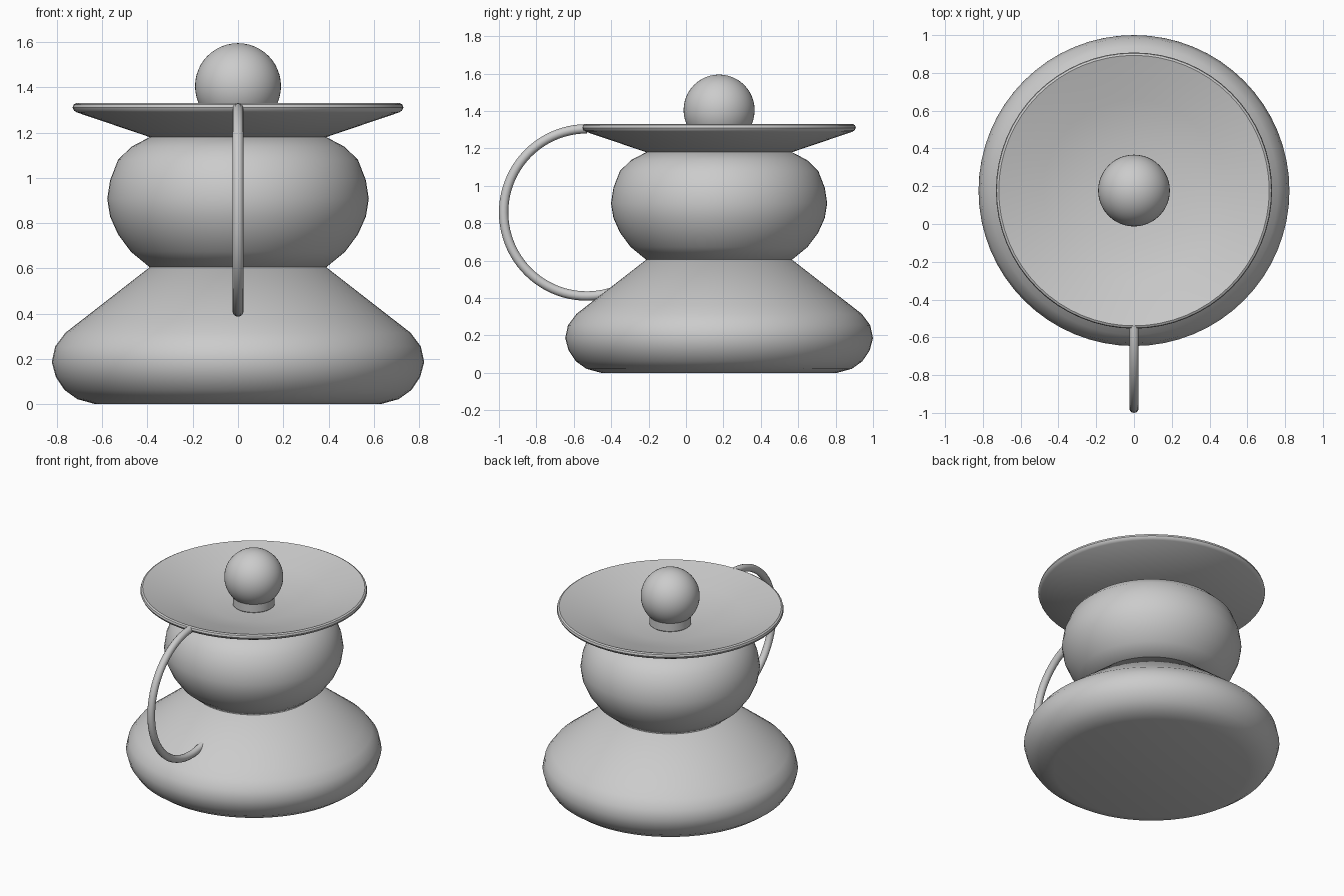
import bpy, bmesh, math

if "Cube" in bpy.data.objects:
    bpy.data.objects.remove(bpy.data.objects["Cube"])

CY = 0.177   # the turned body sits behind the origin, the handle in front
SEG = 64


def smooth(obj, angle=40):
    bpy.ops.object.select_all(action='DESELECT')
    obj.select_set(True)
    bpy.context.view_layer.objects.active = obj
    bpy.ops.object.shade_smooth_by_angle(angle=math.radians(angle))


def lathe(name, profile):
    """Closed turned solid from (radius, z) points listed bottom to top."""
    bm = bmesh.new()
    rings = []
    for r, z in profile:
        rings.append([bm.verts.new((r * math.cos(a), r * math.sin(a), z))
                      for a in (2 * math.pi * i / SEG for i in range(SEG))])
    for low, high in zip(rings, rings[1:]):
        for i in range(SEG):
            j = (i + 1) % SEG
            bm.faces.new((low[i], low[j], high[j], high[i]))
    bm.faces.new(rings[0][::-1])
    bm.faces.new(rings[-1])
    mesh = bpy.data.meshes.new(name)
    bm.to_mesh(mesh)
    bm.free()
    obj = bpy.data.objects.new(name, mesh)
    obj.location.y = CY
    bpy.context.collection.objects.link(obj)
    smooth(obj)
    return obj


# Wide base with rounded foot and conical shoulder
lathe("base", [(0.63, 0), (0.71, 0.022), (0.766, 0.062), (0.805, 0.12),
               (0.823, 0.186), (0.808, 0.255), (0.763, 0.315),
               (0.70, 0.364), (0.39, 0.605)])

# Bulging middle body
lathe("body", [(0.39, 0.605), (0.473, 0.673), (0.53, 0.75), (0.565, 0.828),
               (0.578, 0.907), (0.565, 0.99), (0.53, 1.08),
               (0.47, 1.138), (0.39, 1.18)])

# Flared dish with rounded lip and flat sunken floor
lathe("dish", [(0.39, 1.18), (0.712, 1.289), (0.725, 1.297), (0.731, 1.31),
               (0.727, 1.324), (0.716, 1.33), (0.70, 1.325),
               (0.48, 1.262), (0.265, 1.21)])

# Short neck and ball knob
lathe("knob_neck", [(0.125, 1.205), (0.135, 1.215), (0.135, 1.29)])
bpy.ops.mesh.primitive_uv_sphere_add(segments=48, ring_count=24, radius=0.19,
                                     location=(0, CY, 1.405))
knob = bpy.context.object
knob.name = "knob"
smooth(knob)

# Round wire handle from the dish lip down into the base shoulder
curve = bpy.data.curves.new("handle", 'CURVE')
curve.dimensions = '3D'
curve.bevel_depth = 0.025
curve.bevel_resolution = 4
curve.use_fill_caps = True
spline = curve.splines.new('POLY')
N = 48
spline.points.add(N)
for i, p in enumerate(spline.points):
    a = math.radians(90 + 197 * i / N)
    p.co = (0, -0.53 + 0.445 * math.cos(a), 0.858 + 0.447 * math.sin(a), 1)
handle = bpy.data.objects.new("handle", curve)
bpy.context.collection.objects.link(handle)
bpy.ops.object.select_all(action='DESELECT')
handle.select_set(True)
bpy.context.view_layer.objects.active = handle
bpy.ops.object.convert(target='MESH')
smooth(bpy.context.object)
